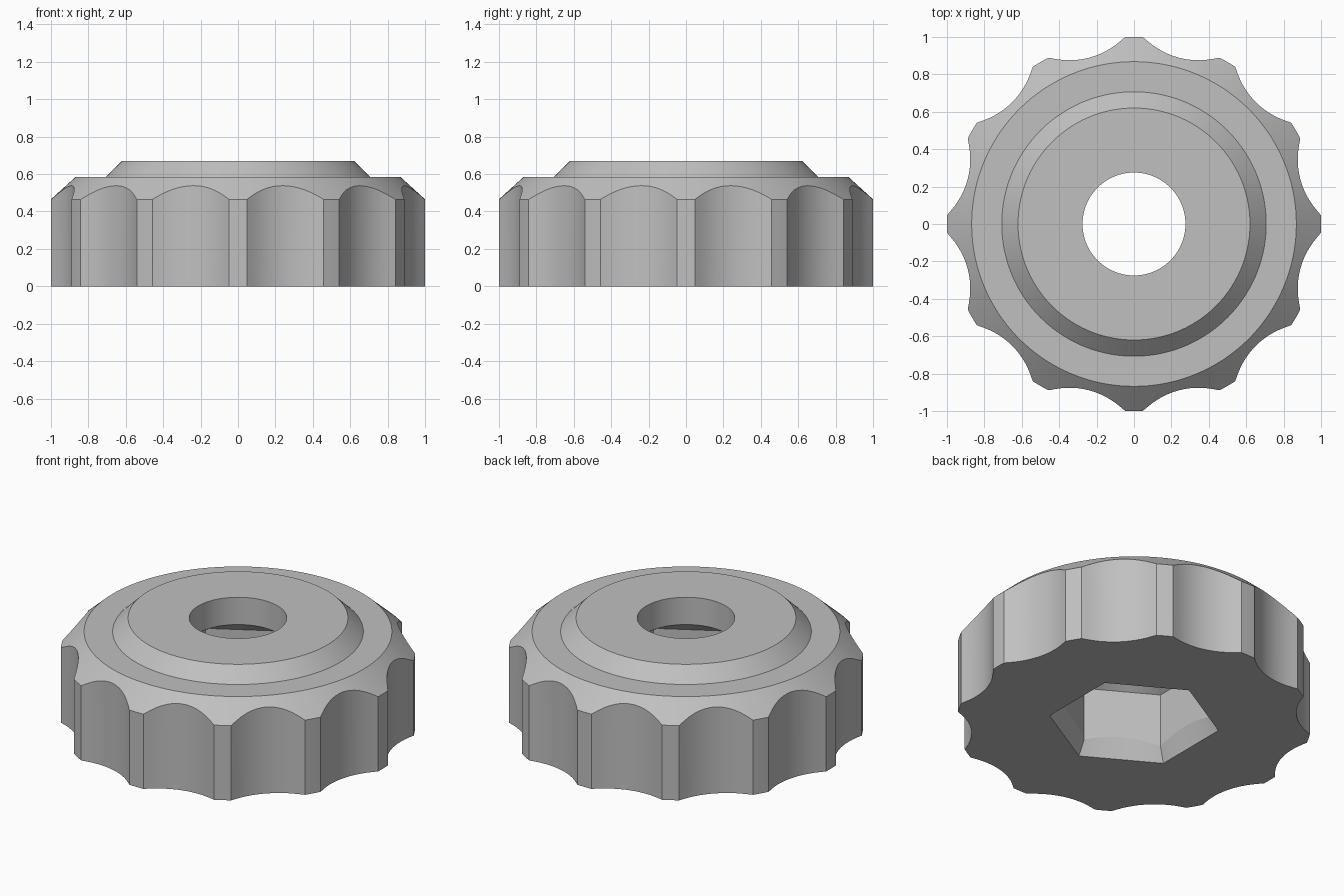
import bpy, bmesh, math

if "Cube" in bpy.data.objects:
    bpy.data.objects.remove(bpy.data.objects["Cube"])

SCALLOPS, SEGS = 12, 14          # grip hollows, faces per hollow
HOLLOW_R, HOLLOW_D = 0.415, 1.336  # hollow circle radius and centre distance
EDGE = 2.75                      # half angle of each ridge in degrees


def grip_radius(deg):
    """Outer radius of the scalloped rim."""
    t = math.radians((deg % 30) - 15)
    if abs(t) > math.radians(15 - EDGE + 1e-4):
        return 1.0
    s = HOLLOW_R ** 2 - (HOLLOW_D * math.sin(t)) ** 2
    return min(1.0, HOLLOW_D * math.cos(t) - math.sqrt(s))


def hex_radius(deg, corner):
    """Radius of a hexagon with corners at 30, 90, 150... degrees."""
    t = math.radians(deg % 60 - 0 if deg % 60 <= 30 else deg % 60 - 60)
    return corner * math.cos(math.pi / 6) / math.cos(t)


def section(deg):
    """Closed radial section (radius, height) at one angle."""
    r = grip_radius(deg)
    slope_z = 0.465 + (1 - r) / 0.13 * 0.12
    inner = hex_radius(deg, 0.437)
    lead_z = 0.086 + (0.437 - inner) / (0.437 - 0.3785) * 0.036
    return [(r, 0), (r, slope_z), (0.868, 0.585), (0.707, 0.585),
            (0.62, 0.67), (0.275, 0.67), (0.275, 0.5),
            (inner, 0.42), (inner, lead_z), (hex_radius(deg, 0.483), 0)]


# angles: ridge centre, ridge edge, hollow, ridge edge
angles = []
for k in range(SCALLOPS):
    angles.append(30 * k)
    angles += [30 * k + EDGE + (30 - 2 * EDGE) * i / SEGS for i in range(SEGS + 1)]

# one closed body: grip rim, raised collar, bore and hexagonal nut pocket
bm = bmesh.new()
rings = []
for a in angles:
    c, s = math.cos(math.radians(a)), math.sin(math.radians(a))
    rings.append([bm.verts.new((r * c, r * s, z)) for r, z in section(a)])
for i, ring in enumerate(rings):
    nxt = rings[(i + 1) % len(rings)]
    for j in range(len(ring)):
        k = (j + 1) % len(ring)
        bm.faces.new((ring[j], nxt[j], nxt[k], ring[k]))
bmesh.ops.recalc_face_normals(bm, faces=bm.faces[:])
mesh = bpy.data.meshes.new("knob_body")
bm.to_mesh(mesh)
bm.free()

grey = bpy.data.materials.new("plain grey")
grey.diffuse_color = (0.53, 0.53, 0.53, 1)
grey.use_nodes = True
grey.node_tree.nodes["Principled BSDF"].inputs["Base Color"].default_value = grey.diffuse_color
mesh.materials.append(grey)

knob = bpy.data.objects.new("knob_body", mesh)
bpy.context.collection.objects.link(knob)
bpy.context.view_layer.objects.active = knob
knob.select_set(True)
bpy.ops.object.shade_smooth_by_angle(angle=math.radians(18))
